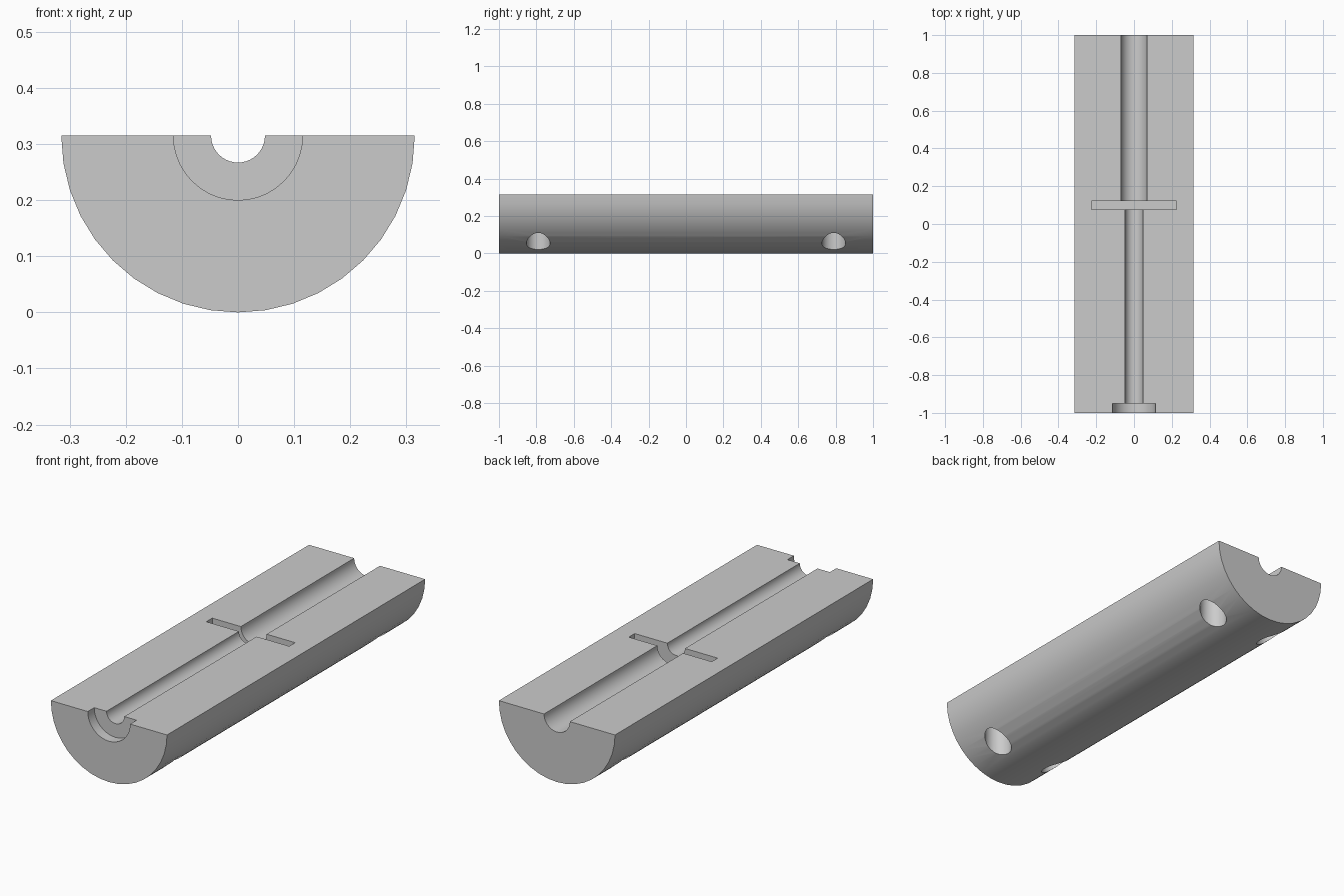
import bpy
import bmesh
import math

default = bpy.data.objects.get("Cube")
if default:
    bpy.data.objects.remove(default, do_unlink=True)

RADIUS = 0.315   # body radius, also the height of the flat top


def make_object(name, bm):
    bmesh.ops.recalc_face_normals(bm, faces=bm.faces)
    mesh = bpy.data.meshes.new(name)
    bm.to_mesh(mesh)
    bm.free()
    obj = bpy.data.objects.new(name, mesh)
    bpy.context.collection.objects.link(obj)
    return obj


def trough(name, radius, y0, y1, rise=0.0, steps=20):
    """Half round bar along y, hanging below the flat top, with optional raised sides."""
    bm = bmesh.new()
    angles = [math.pi * (1 + i / steps) for i in range(steps + 1)]
    points = [(radius * math.cos(a), RADIUS + radius * math.sin(a)) for a in angles]
    if rise:
        points += [(radius, RADIUS + rise), (-radius, RADIUS + rise)]
    face = bm.faces.new([bm.verts.new((x, y0, z)) for x, z in points])
    ext = bmesh.ops.extrude_face_region(bm, geom=[face])
    moved = [v for v in ext["geom"] if isinstance(v, bmesh.types.BMVert)]
    bmesh.ops.translate(bm, verts=moved, vec=(0, y1 - y0, 0))
    return make_object(name, bm)


def block(name, size, centre):
    bm = bmesh.new()
    bmesh.ops.create_cube(bm, size=1)
    bmesh.ops.scale(bm, verts=bm.verts, vec=size)
    bmesh.ops.translate(bm, verts=bm.verts, vec=centre)
    return make_object(name, bm)


def peg(name, radius, x, y, z0, z1):
    bm = bmesh.new()
    bmesh.ops.create_cone(bm, cap_ends=True, segments=32, radius1=radius,
                          radius2=radius, depth=z1 - z0)
    bmesh.ops.translate(bm, verts=bm.verts, vec=(x, y, (z0 + z1) / 2))
    return make_object(name, bm)


# Half cylinder body
body = trough("half_cylinder_body", RADIUS, -1, 1)

# Shaft channels, front recess and cross slot
cutters = [
    trough("front_channel_cutter", 0.048, -1.1, 0.1, 0.1),
    trough("rear_channel_cutter", 0.07, 0.1, 1.1, 0.1),
    trough("front_recess_cutter", 0.115, -1.1, -0.95, 0.1),
    block("cross_slot_cutter", (0.45, 0.046, 0.3), (0, 0.099, RADIUS)),
]

# Four blind mounting holes in the underside
for x in (-0.175, 0.175):
    for y in (-0.79, 0.79):
        cutters.append(peg("mounting_hole_cutter", 0.063, x, y, -0.1, 0.22))

bpy.ops.object.select_all(action="DESELECT")
bpy.context.view_layer.objects.active = body
body.select_set(True)
for cutter in cutters:
    cutter.hide_render = True
    mod = body.modifiers.new(cutter.name, "BOOLEAN")
    mod.operation = "DIFFERENCE"
    mod.solver = "EXACT"
    mod.object = cutter
    bpy.ops.object.modifier_apply(modifier=mod.name)
    bpy.data.objects.remove(cutter, do_unlink=True)

# Plain grey finish
grey = bpy.data.materials.new("plain_grey")
grey.use_nodes = True
colour = (0.6, 0.6, 0.6, 1)
grey.diffuse_color = colour
grey.node_tree.nodes["Principled BSDF"].inputs["Base Color"].default_value = colour
body.data.materials.clear()
body.data.materials.append(grey)

bpy.ops.object.shade_smooth_by_angle(angle=math.radians(30))
